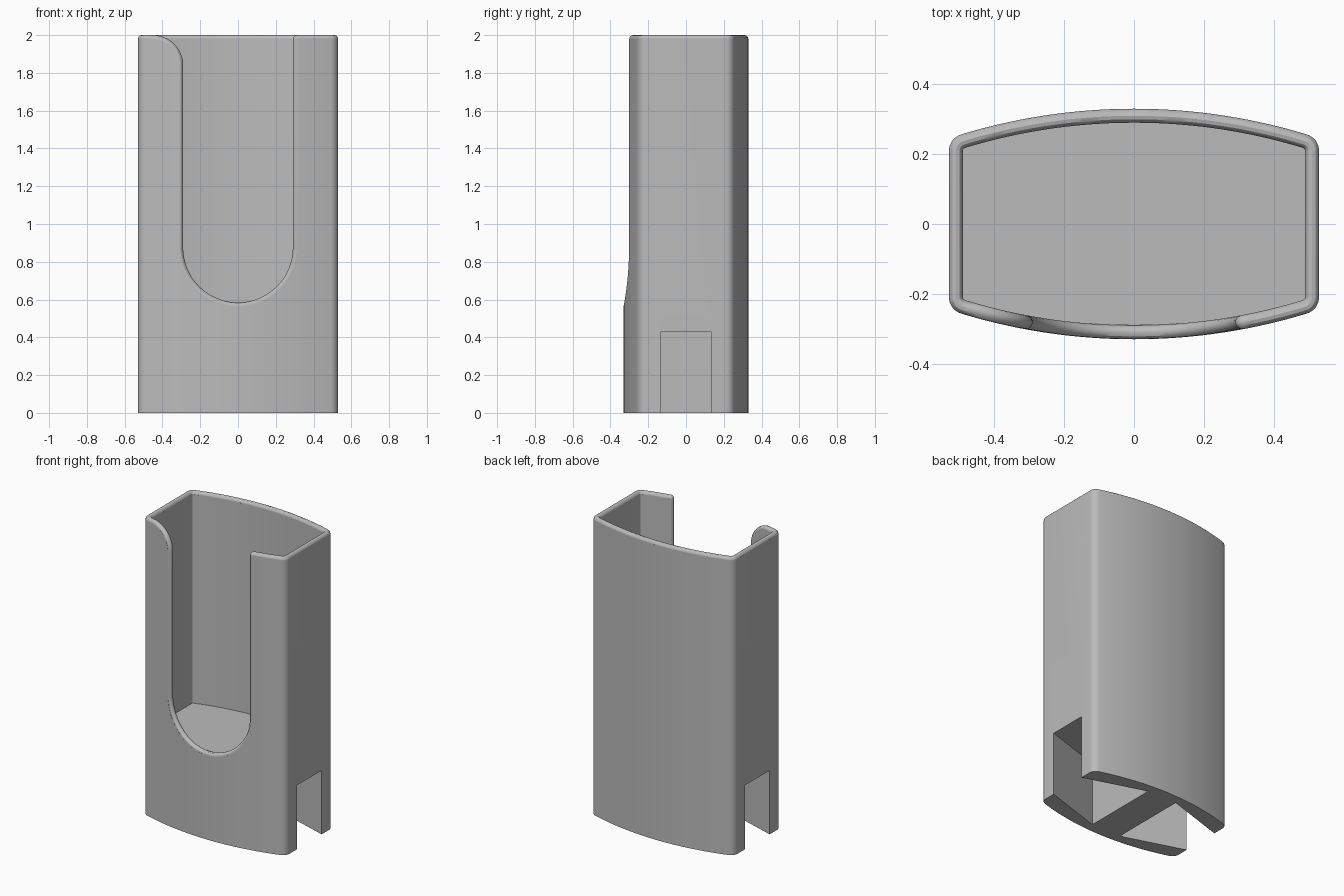
import bpy
import bmesh
from math import sin, cos, pi, sqrt, atan2

cube = bpy.data.objects.get("Cube")
if cube:
    bpy.data.objects.remove(cube, do_unlink=True)

GREY = (0.5, 0.5, 0.5, 1.0)
grey = bpy.data.materials.new("light grey plastic")
grey.use_nodes = True
grey.diffuse_color = GREY
grey.node_tree.nodes["Principled BSDF"].inputs["Base Color"].default_value = GREY

WALL = 0.04                # wall thickness
RIM = WALL / 2             # radius of the rounded rim
TOP = 2.0 - RIM            # height of the rim centre line
FLOOR = 0.578
APEX, BOW = 0.33, 1.70     # bulge of front and back, and its radius
CORNER, CORNER_X = 0.05, 0.48
BOW_Y = APEX - BOW
CORNER_Y = BOW_Y + sqrt((BOW - CORNER) ** 2 - CORNER_X ** 2)


def arc(cx, cy, r, a, b, n):
    return [(cx + r * cos(a + (b - a) * i / n), cy + r * sin(a + (b - a) * i / n))
            for i in range(n + 1)]


def outline(inset):
    """Plan outline: two bowed walls, two flat sides, rounded corners."""
    phi = atan2(CORNER_Y - BOW_Y, CORNER_X)
    r = CORNER - inset
    half = arc(CORNER_X, CORNER_Y, r, 0, phi, 8)
    half += arc(0, BOW_Y, BOW - inset, phi, pi - phi, 40)[1:-1]
    half += arc(-CORNER_X, CORNER_Y, r, pi - phi, pi, 8)
    return half + [(-x, -y) for x, y in half]


def prism(name, points, low, high, upright=False):
    """Extrude a plan outline along z, or an elevation outline along y."""
    bm = bmesh.new()
    place = (lambda p, d: (p[0], d, p[1])) if upright else (lambda p, d: (p[0], p[1], d))
    a = [bm.verts.new(place(p, low)) for p in points]
    b = [bm.verts.new(place(p, high)) for p in points]
    bm.faces.new(a)
    bm.faces.new(b)
    for i in range(len(a)):
        j = (i + 1) % len(a)
        bm.faces.new((a[i], a[j], b[j], b[i]))
    bmesh.ops.recalc_face_normals(bm, faces=bm.faces)
    mesh = bpy.data.meshes.new(name)
    bm.to_mesh(mesh)
    bm.free()
    mesh.materials.append(grey)
    obj = bpy.data.objects.new(name, mesh)
    bpy.context.collection.objects.link(obj)
    return obj


def activate(obj):
    bpy.ops.object.select_all(action='DESELECT')
    obj.select_set(True)
    bpy.context.view_layer.objects.active = obj


def cut(obj, cutter):
    activate(obj)
    mod = obj.modifiers.new("cut", 'BOOLEAN')
    mod.operation = 'DIFFERENCE'
    mod.solver = 'EXACT'
    mod.object = cutter
    bpy.ops.object.modifier_apply(modifier=mod.name)
    bpy.data.objects.remove(cutter, do_unlink=True)


# Front opening centre line: rounded left shoulder, U bottom, square right corner
SLOT, SHOULDER, SMALL = 0.31, 0.14, 0.004
left_x = -SLOT - SHOULDER
opening = arc(left_x, TOP - SHOULDER, SHOULDER, pi / 2, 0, 16)
opening += arc(0, 0.875, SLOT, pi, 2 * pi, 40)
opening += arc(SLOT + SMALL, TOP - SMALL, SMALL, pi, pi / 2, 4)

# Body: outer block, hollowed, with the front opening
body = prism("holder_body", outline(0), 0, TOP)
cut(body, prism("cavity_cutter", outline(WALL), FLOOR - 0.07, 2.2))
cut(body, prism("opening_cutter", opening + [(SLOT, 2.2), (left_x, 2.2)], -0.6, -0.2, True))

# Dovetail pockets under the floor, open at both sides
for side in (1, -1):
    pocket = [(side * x, y) for x, y in
              ((0.11, -0.265), (0.63, -0.10), (0.63, 0.10), (0.11, 0.265))]
    cut(body, prism("pocket_cutter", pocket, -0.1, 0.43))

# Floor plate inside the cavity
floor = prism("holder_floor", outline(WALL), FLOOR - 0.08, FLOOR)

# Rounded rim following the top edge and the front opening
middle = outline(RIM)
def front_y(x):
    return -(BOW_Y + sqrt((BOW - RIM) ** 2 - x * x))
path = [(x, y, TOP) for x, y in middle if y > 0 or x < left_x - 0.005]
path += [(x, front_y(x), z) for x, z in opening]
path += [(x, y, TOP) for x, y in middle if y < 0 and x > SLOT + 0.01]
curve = bpy.data.curves.new("holder_rim", 'CURVE')
curve.dimensions = '3D'
curve.bevel_depth = RIM
curve.bevel_resolution = 4
spline = curve.splines.new('POLY')
spline.points.add(len(path) - 1)
for point, co in zip(spline.points, path):
    point.co = (*co, 1)
spline.use_cyclic_u = True
curve.materials.append(grey)
rim = bpy.data.objects.new("holder_rim", curve)
bpy.context.collection.objects.link(rim)
activate(rim)
bpy.ops.object.convert(target='MESH')

# Smooth curved faces, keep hard edges
for obj in (body, floor, bpy.context.view_layer.objects.active):
    activate(obj)
    bpy.ops.object.shade_smooth_by_angle(angle=pi / 6)
